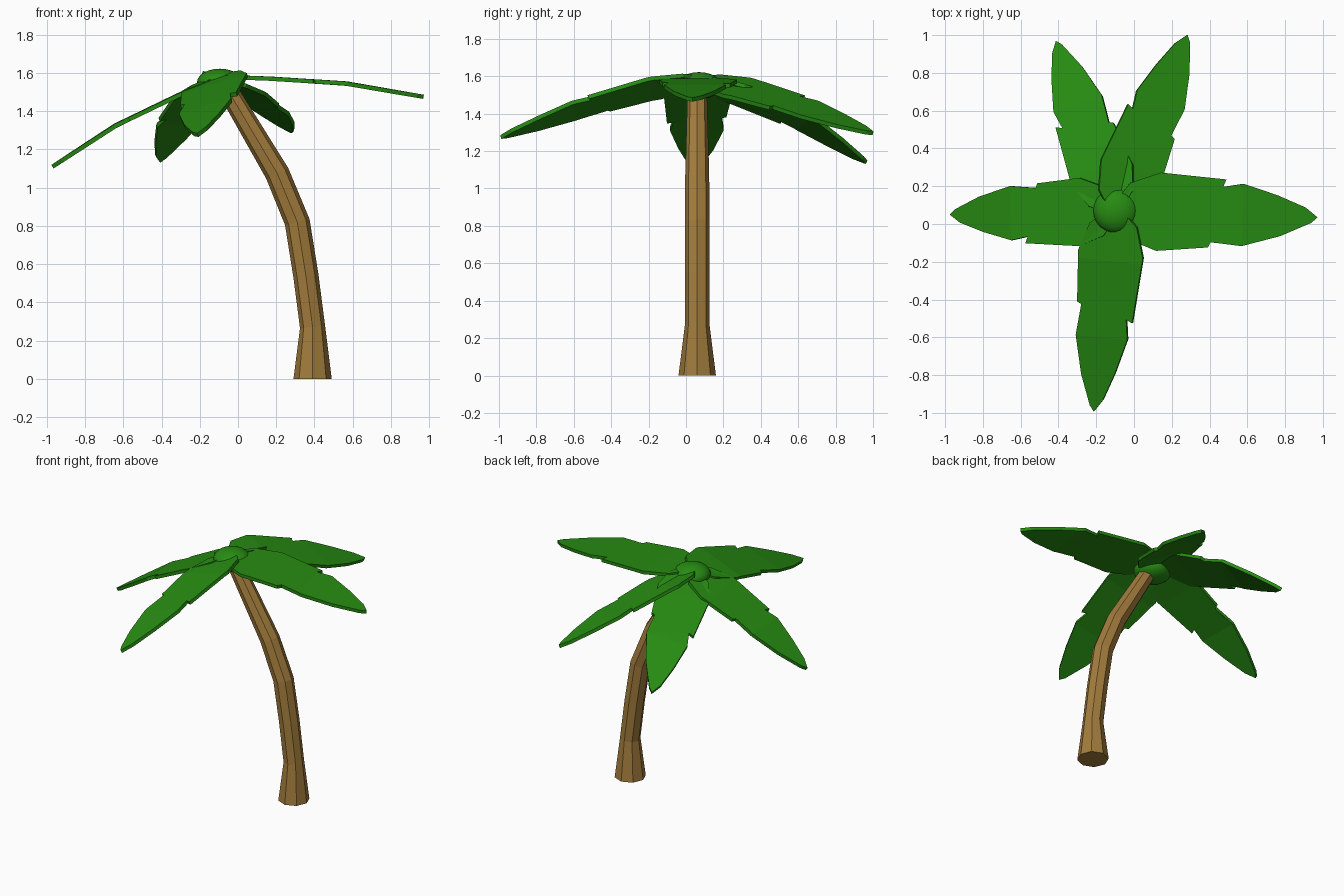
import bpy, bmesh, math
from mathutils import Vector

if "Cube" in bpy.data.objects:
    bpy.data.objects.remove(bpy.data.objects["Cube"])


def material(name, colour):
    m = bpy.data.materials.new(name)
    m.diffuse_color = colour
    m.use_nodes = True
    m.node_tree.nodes["Principled BSDF"].inputs["Base Color"].default_value = m.diffuse_color
    return m


def make_object(name, bm, mat):
    bmesh.ops.recalc_face_normals(bm, faces=bm.faces)
    me = bpy.data.meshes.new(name)
    bm.to_mesh(me)
    bm.free()
    ob = bpy.data.objects.new(name, me)
    bpy.context.collection.objects.link(ob)
    me.materials.append(mat)
    return ob


bark = material("bark", (0.36, 0.2, 0.045, 1))
green = material("leaf_green", (0.02, 0.26, 0.006, 1))

# Trunk: octagonal rings along a leaning path (x, z, radius, ring tilt in degrees)
rings = [(0.39, 0, 0.10, 0), (0.39, 0.27, 0.066, 4), (0.355, 0.54, 0.066, 9),
         (0.31, 0.82, 0.066, 14), (0.205, 1.075, 0.064, 26), (-0.065, 1.53, 0.052, 31)]
bm = bmesh.new()
loops = []
for x, z, r, tilt in rings:
    a = math.radians(tilt)
    loop = []
    for i in range(8):
        u, v = r * math.cos(i * math.pi / 4), r * math.sin(i * math.pi / 4)
        loop.append(bm.verts.new((x + u * math.cos(a), 0.06 + v, z + u * math.sin(a))))
    loops.append(loop)
for lo, hi in zip(loops, loops[1:]):
    for i in range(8):
        j = (i + 1) % 8
        bm.faces.new((lo[i], lo[j], hi[j], hi[i]))
bm.faces.new(loops[0])
bm.faces.new(loops[-1])
make_object("trunk", bm, bark)

# Crown bud: squashed ball joining the leaves
bpy.ops.mesh.primitive_uv_sphere_add(segments=24, ring_count=12, radius=1,
                                     location=(-0.095, 0.07, 1.55))
bud = bpy.context.object
bud.name = "crown_bud"
bud.scale = (0.12, 0.12, 0.072)
bud.data.materials.append(green)
bpy.ops.object.shade_smooth_by_angle()

# Shared notched leaf outline: (fraction of length, sideways offset)
outline = [(0, 0.05), (0.07, 0.15), (0.22, 0.21), (0.545, 0.185), (0.53, 0.145),
           (0.63, 0.165), (0.8, 0.11), (0.94, 0.05), (1, 0), (0.97, -0.03),
           (0.82, -0.105), (0.63, -0.165), (0.475, -0.15), (0.465, -0.178),
           (0.21, -0.205), (0.07, -0.15), (0, -0.05)]
BENDS = (0, 0.25, 0.62, 1)
ROOT = Vector((-0.1, 0.07))


def leaf(name, tip, heights, width, roll):
    bm = bmesh.new()
    bm.faces.new([bm.verts.new((t, w, 0)) for t, w in outline])
    bmesh.ops.triangulate(bm, faces=bm.faces)
    for b in BENDS[1:3]:
        bmesh.ops.bisect_plane(bm, geom=bm.verts[:] + bm.edges[:] + bm.faces[:],
                               plane_co=(b, 0, 0), plane_no=(1, 0, 0))
    along = Vector(tip) - ROOT
    side = Vector((-along.y, along.x)).normalized()
    for v in bm.verts:
        t, w = v.co.x, v.co.y * width
        k = 0 if t < BENDS[1] else 1 if t < BENDS[2] else 2
        f = (t - BENDS[k]) / (BENDS[k + 1] - BENDS[k])
        z = heights[k] + f * (heights[k + 1] - heights[k])
        p = ROOT + along * t + side * w
        v.co = (p.x, p.y, z + roll * w)
    bmesh.ops.dissolve_limit(bm, angle_limit=0.01, verts=bm.verts, edges=bm.edges)
    ob = make_object(name, bm, green)
    s = ob.modifiers.new("thickness", 'SOLIDIFY')
    s.thickness = 0.022
    s.offset = 0


# Five leaves: tip (x, y), heights at the bends, width factor, sideways roll
leaf("leaf_right", (0.97, 0.035), (1.58, 1.57, 1.545, 1.475), 1.0, 0)
leaf("leaf_left", (-0.97, 0.05), (1.575, 1.48, 1.325, 1.11), 0.87, 0)
leaf("leaf_front", (-0.21, -0.99), (1.58, 1.53, 1.42, 1.275), 0.83, 0.3)
leaf("leaf_back_right", (0.28, 1.0), (1.58, 1.53, 1.425, 1.295), 0.82, 0.27)
leaf("leaf_back_left", (-0.41, 0.965), (1.575, 1.50, 1.36, 1.14), 0.82, -0.22)
